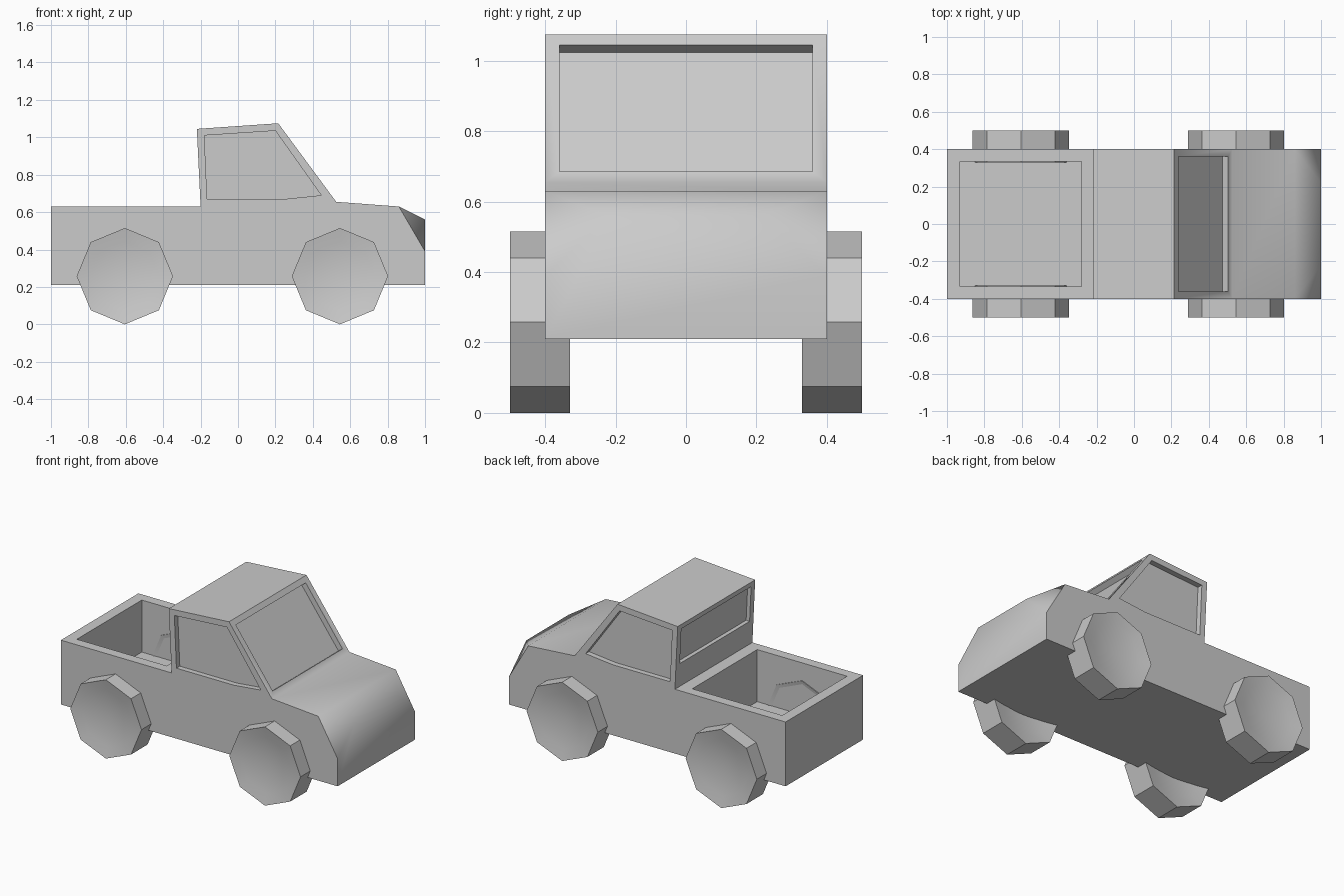
import bpy, bmesh, math

if "Cube" in bpy.data.objects:
    bpy.data.objects.remove(bpy.data.objects["Cube"])


def finish(bm, name):
    bmesh.ops.recalc_face_normals(bm, faces=bm.faces)
    me = bpy.data.meshes.new(name)
    bm.to_mesh(me)
    bm.free()
    ob = bpy.data.objects.new(name, me)
    bpy.context.collection.objects.link(ob)
    return ob


def activate(ob):
    bpy.ops.object.select_all(action='DESELECT')
    ob.select_set(True)
    bpy.context.view_layer.objects.active = ob


def prism(name, pts, y0, y1):
    """Extrude an x-z outline from y0 to y1."""
    bm = bmesh.new()
    a, b = [[bm.verts.new((x, y, z)) for x, z in pts] for y in (y0, y1)]
    bm.faces.new(a)
    bm.faces.new(b)
    for i in range(len(pts)):
        j = (i + 1) % len(pts)
        bm.faces.new((a[i], a[j], b[j], b[i]))
    return finish(bm, name)


def cut(body, cutter):
    cutter.hide_render = True
    activate(body)
    mod = body.modifiers.new("cut", 'BOOLEAN')
    mod.operation = 'DIFFERENCE'
    mod.solver = 'EXACT'
    mod.object = cutter
    bpy.ops.object.modifier_apply(modifier=mod.name)
    bpy.data.objects.remove(cutter)


# Truck body: side outline, with the nose corners cut away
outline = [(-1, .21), (-1, .63), (-.2, .63), (-.22, 1.045), (.215, 1.075),
           (.525, .655), (.86, .63), (1, .39), (1, .21)]
bm = bmesh.new()
l, r = [[bm.verts.new((x, y, z)) for x, z in outline] for y in (-.4, .4)]
nl, nr = [bm.verts.new((1, y, .56)) for y in (-.22, .22)]
bm.faces.new(l)
bm.faces.new(r)
for i in (0, 1, 2, 3, 4, 5, 8):
    j = (i + 1) % 9
    bm.faces.new((l[i], l[j], r[j], r[i]))
bm.faces.new((l[6], nl, nr, r[6]))
bm.faces.new((l[6], l[7], nl))
bm.faces.new((r[6], r[7], nr))
bm.faces.new((l[8], l[7], nl, nr, r[7], r[8]))
body = finish(bm, "truck_body")

# Open cargo bed
cut(body, prism("bed_cutter", [(-.93, .29), (-.28, .29), (-.28, .75), (-.93, .75)], -.335, .335))

# Recessed side windows
side = [(-.18, 1.01), (.2, 1.035), (.445, .69), (.25, .67), (-.165, .67)]
for s in (-1, 1):
    cut(body, prism("side_window_cutter", side, s * .365, s * .5))


def slanted(name, top, bottom, n, depth):
    """Recess cutter along a slanted edge with outward normal n."""
    pts = [(p[0] + n[0] * d, p[1] + n[1] * d)
           for p, d in ((top, .08), (bottom, .08), (bottom, -depth), (top, -depth))]
    cut(body, prism(name, pts, -.36, .36))


# Windshield and rear window
slanted("windshield_cutter", (.237, 1.045), (.503, .685), (.805, .593), .036)
slanted("rear_window_cutter", (-.219, 1.015), (-.2075, .785), (-.999, -.048), .025)
activate(body)
bpy.ops.object.shade_smooth_by_angle(angle=math.radians(50))


# Eight-sided wheels with dished hubs
def wheel(name, cx, s):
    bm = bmesh.new()
    R, rings = .2575, []
    for rad, y in ((.185, .345), (R, .33), (R, .5), (.185, .485)):
        rings.append([bm.verts.new((cx + rad * math.sin(k * math.pi / 4), s * y,
                                    R + rad * math.cos(k * math.pi / 4))) for k in range(8)])
    for a, b in zip(rings, rings[1:]):
        for k in range(8):
            j = (k + 1) % 8
            bm.faces.new((a[k], a[j], b[j], b[k]))
    for ring, y in ((rings[0], .37), (rings[-1], .46)):
        c = bm.verts.new((cx, s * y, R))
        for k in range(8):
            bm.faces.new((ring[k], ring[(k + 1) % 8], c))
    ob = finish(bm, name)
    activate(ob)
    bpy.ops.object.shade_smooth_by_angle(angle=math.radians(30))


for label, cx in (("rear", -.605), ("front", .545)):
    for sname, s in (("near", -1), ("far", 1)):
        wheel(f"{label}_wheel_{sname}", cx, s)
